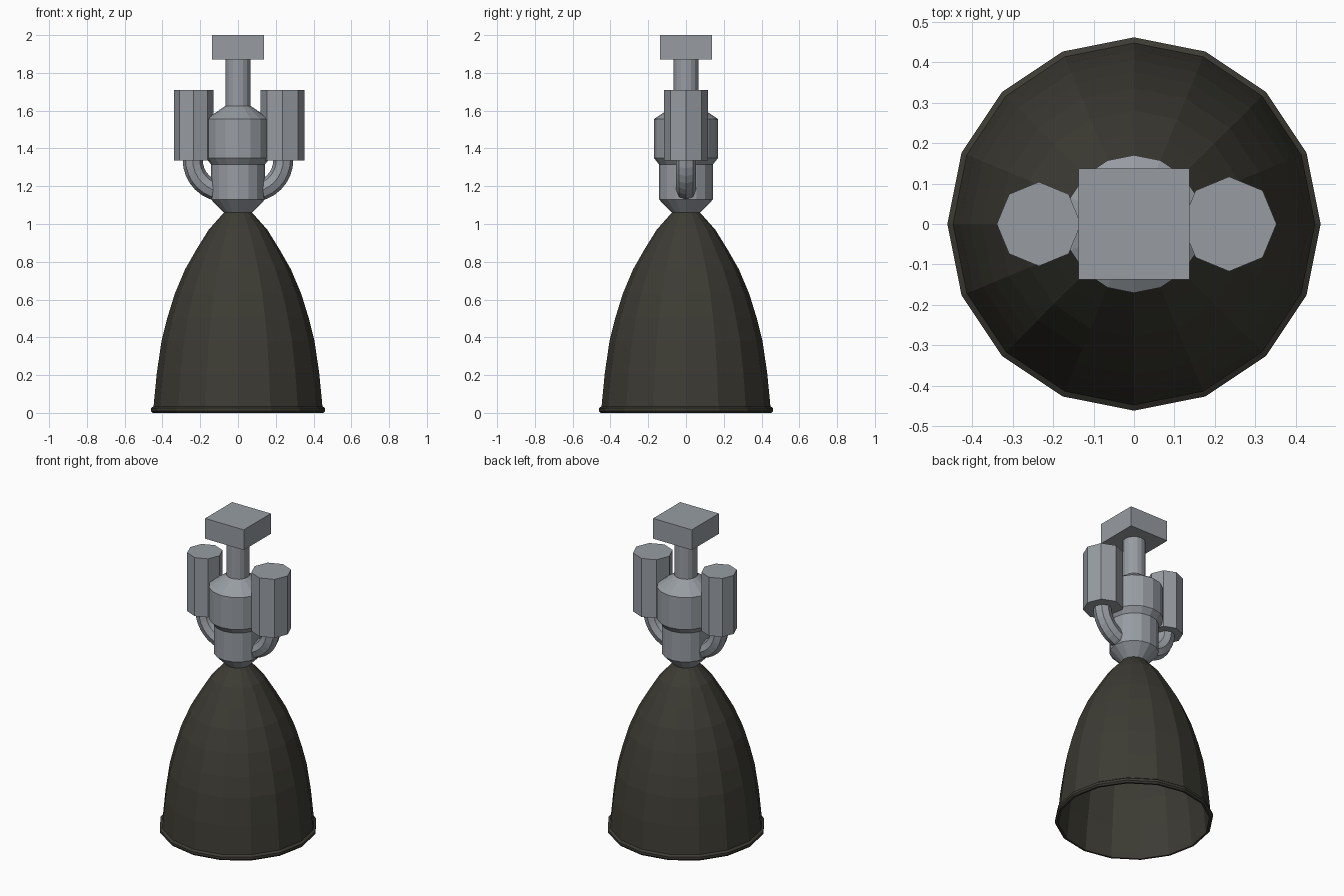
import bpy, bmesh, math
from mathutils import Vector

cube = bpy.data.objects.get("Cube")
if cube:
    bpy.data.objects.remove(cube, do_unlink=True)


def material(name, color):
    mat = bpy.data.materials.new(name)
    mat.use_nodes = True
    mat.diffuse_color = color
    mat.node_tree.nodes["Principled BSDF"].inputs["Base Color"].default_value = color
    return mat


STEEL = material("grey steel", (0.31, 0.335, 0.365, 1))
NOZZLE = material("dark olive metal", (0.046, 0.044, 0.034, 1))


def skin(name, rings, mat, closed=False):
    """Bridge successive rings of points; cap both ends unless closed."""
    bm = bmesh.new()
    loops = [[bm.verts.new(p) for p in ring] for ring in rings]
    pairs = list(zip(loops, loops[1:]))
    if closed:
        pairs.append((loops[-1], loops[0]))
    for a, b in pairs:
        for i in range(len(a)):
            j = (i + 1) % len(a)
            bm.faces.new((a[i], a[j], b[j], b[i]))
    if not closed:
        bm.faces.new(loops[0])
        bm.faces.new(loops[-1])
    bmesh.ops.recalc_face_normals(bm, faces=bm.faces)
    mesh = bpy.data.meshes.new(name)
    bm.to_mesh(mesh)
    bm.free()
    mesh.materials.append(mat)
    obj = bpy.data.objects.new(name, mesh)
    bpy.context.collection.objects.link(obj)
    return obj


def lathe(name, profile, sides, mat, x=0.0):
    angles = [math.tau * i / sides for i in range(sides)]
    rings = [[(x + r * math.cos(a), r * math.sin(a), z) for a in angles]
             for r, z in profile]
    return skin(name, rings, mat)


# Hollow bell: outer wall down, rolled rim, inner wall back up
outer = [(0.075, 1.06), (0.155, 0.97), (0.22, 0.865), (0.28, 0.76), (0.335, 0.63),
         (0.375, 0.50), (0.405, 0.38), (0.43, 0.21), (0.447, 0.035)]
rim = [(0.461, 0.025), (0.461, 0.01), (0.452, 0.0), (0.44, 0.0)]
inner = [(r - 0.012, z - 0.01) for r, z in reversed(outer)]
lathe("nozzle_bell", outer + rim + inner, 16, NOZZLE)

# Central chamber with neck, collar and feed column
lathe("combustion_chamber",
      [(0.07, 1.055), (0.143, 1.13), (0.143, 1.315), (0.17, 1.35), (0.17, 1.555),
       (0.067, 1.625), (0.067, 1.88)], 16, STEEL)

# Square mounting block
bpy.ops.mesh.primitive_cube_add(size=1, location=(0, 0, 1.935))
block = bpy.context.object
block.name = "mounting_block"
block.scale = (0.274, 0.274, 0.13)
block.data.materials.append(STEEL)

# Side pumps, the left one larger, each with a curved pipe into the chamber
for side, sign, radius in (("left", 1, 0.117), ("right", -1, 0.104)):
    lathe(side + "_pump", [(radius, 1.335), (radius, 1.71)], 8, STEEL, x=0.235 * sign)
    rings = []
    for step in range(9):
        a = math.pi / 2 * step / 8
        out = Vector((sign * math.cos(a), 0, -math.sin(a)))
        centre = Vector((0.07 * sign, 0, 1.34)) + out * 0.17
        rings.append([centre + 0.053 * (out * math.cos(t) + Vector((0, math.sin(t), 0)))
                      for t in (math.tau * k / 8 for k in range(8))])
    skin(side + "_pipe", rings, STEEL)
